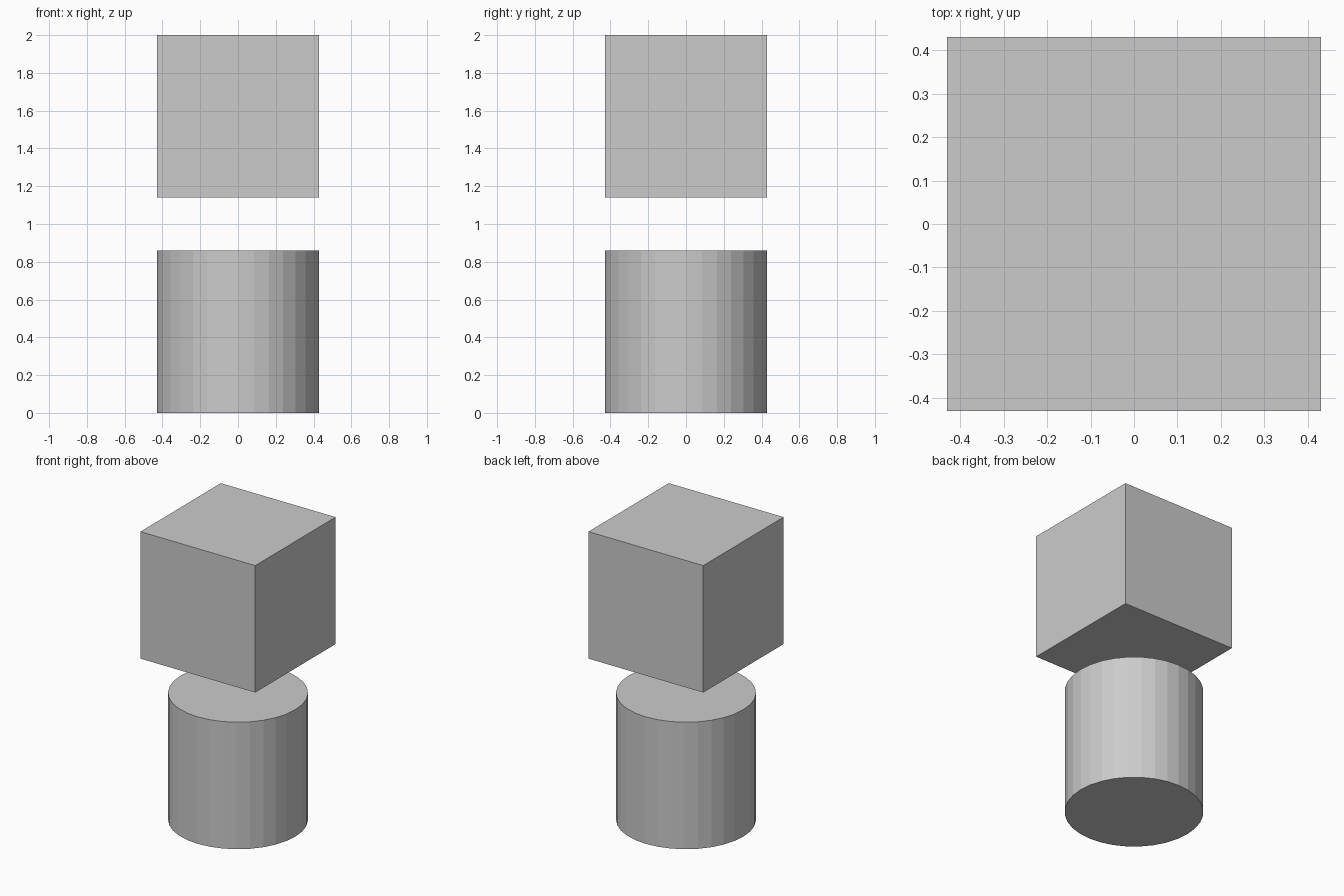
import bpy

if "Cube" in bpy.data.objects:
    bpy.data.objects.remove(bpy.data.objects["Cube"])

SIZE = 0.86  # shared width and height of both solids

# Lower solid: flat-shaded 32-sided cylinder standing on the ground
bpy.ops.mesh.primitive_cylinder_add(vertices=32, radius=SIZE / 2, depth=SIZE,
                                    location=(0, 0, SIZE / 2))
bpy.context.object.name = "lower_cylinder"

# Upper solid: cube floating above the cylinder, top at z = 2
bpy.ops.mesh.primitive_cube_add(size=SIZE, location=(0, 0, 2 - SIZE / 2))
bpy.context.object.name = "upper_cube"
